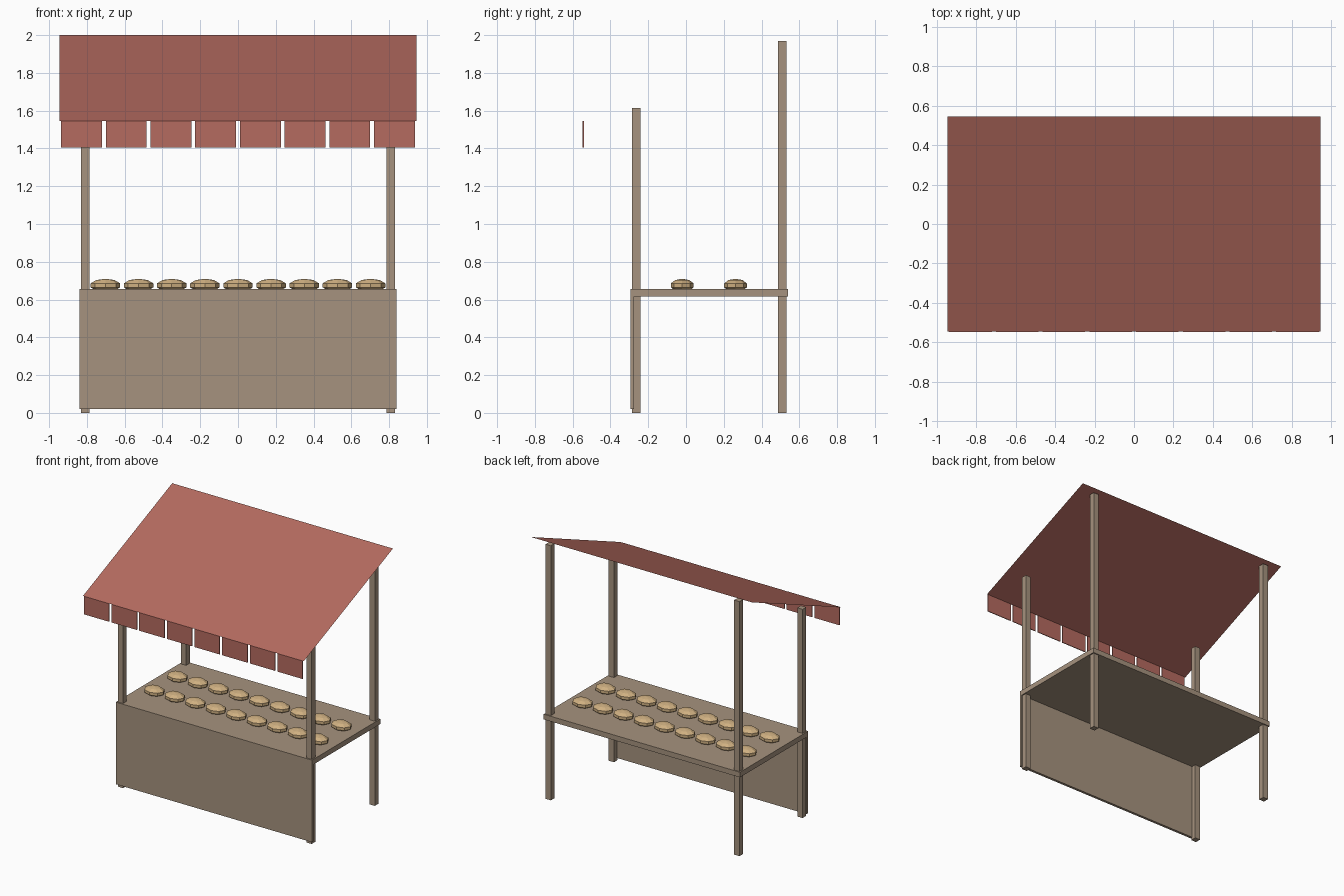
import bpy, bmesh
from mathutils import Matrix

cube = bpy.data.objects.get("Cube")
if cube:
    bpy.data.objects.remove(cube)


def material(name, color):
    m = bpy.data.materials.new(name)
    m.use_nodes = True
    m.diffuse_color = (*color, 1)
    m.node_tree.nodes["Principled BSDF"].inputs["Base Color"].default_value = (*color, 1)
    return m


wood = material("weathered wood", (0.38, 0.29, 0.21))
cloth = material("red cloth", (0.46, 0.145, 0.115))
crust = material("bread crust", (0.62, 0.43, 0.22))


def finish(name, bm, mat):
    mesh = bpy.data.meshes.new(name)
    bm.to_mesh(mesh)
    bm.free()
    mesh.materials.append(mat)
    obj = bpy.data.objects.new(name, mesh)
    bpy.context.collection.objects.link(obj)
    return obj


def box(name, x, y, z, mat):
    """Box given its (min, max) range on each axis."""
    bm = bmesh.new()
    bmesh.ops.create_cube(bm, size=1)
    for v in bm.verts:
        v.co = [r[0] if c < 0 else r[1] for r, c in zip((x, y, z), v.co)]
    return finish(name, bm, mat)


# Counter
box("counter_top", (-0.84, 0.84), (-0.295, 0.54), (0.615, 0.655), wood)
box("front_panel", (-0.84, 0.84), (-0.295, -0.275), (0.02, 0.615), wood)

# Corner posts
for side, sx in (("left", 1), ("right", -1)):
    x = sorted((sx * 0.785, sx * 0.83))
    box(f"front_post_{side}", x, (-0.285, -0.24), (0, 1.615), wood)
    box(f"back_post_{side}", x, (0.487, 0.532), (0, 1.97), wood)

# Sloping cloth awning
bm = bmesh.new()
corners = [(-0.945, -0.545, 1.545), (0.945, -0.545, 1.545),
           (0.945, 0.545, 2), (-0.945, 0.545, 2)]
bm.faces.new([bm.verts.new(c) for c in corners])
finish("awning", bm, cloth)

# Hanging flaps along the front edge
for i in range(8):
    x = (i - 3.5) * 0.2367
    box(f"awning_flap_{i + 1}", (x - 0.108, x + 0.108), (-0.547, -0.541), (1.405, 1.545), cloth)

# Two rows of flattened loaves
for row, y in (("front", -0.02), ("back", 0.262)):
    for i in range(9):
        bm = bmesh.new()
        bmesh.ops.create_uvsphere(bm, u_segments=8, v_segments=5, radius=1,
                                  matrix=Matrix.Diagonal((0.082, 0.063, 0.035, 1)))
        loaf = finish(f"{row}_loaf_{i + 1}", bm, crust)
        loaf.location = ((i - 4) * 0.1755, y, 0.675)
